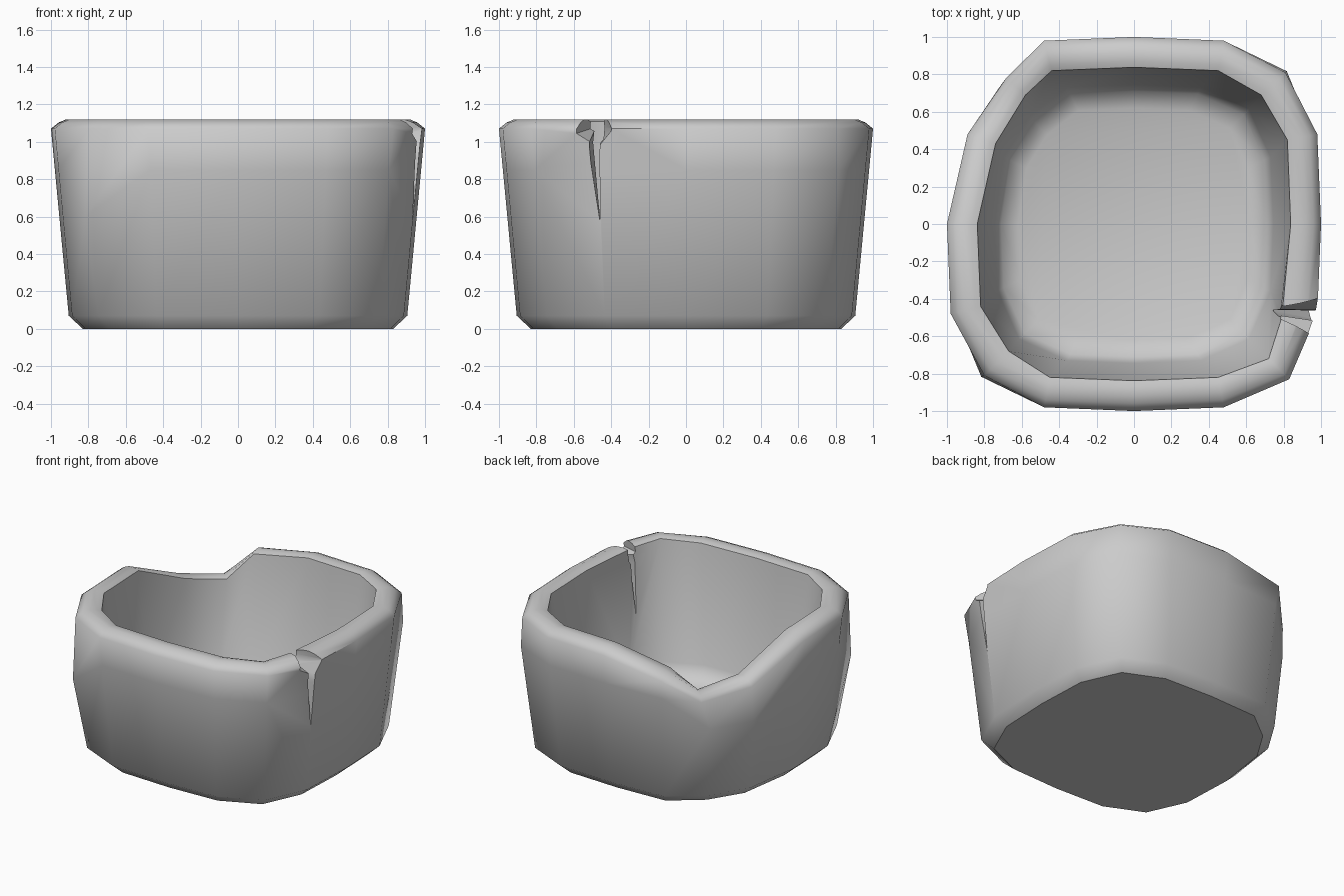
import bpy, bmesh, math

if "Cube" in bpy.data.objects:
    bpy.data.objects.remove(bpy.data.objects["Cube"])

# Plan outline of the pot: 16-sided rounded square, unit half width
quarter = [(1, 0), (.98, .48), (.825, .825), (.48, .98)]
base = []
for k in range(4):
    c, s = round(math.cos(k * math.pi / 2)), round(math.sin(k * math.pi / 2))
    base += [(x * c - y * s, x * s + y * c) for x, y in quarter]

# Worn rim: outer edge, inner edge and height, with a broken low corner at back left
rim_out = list(base)
rim_in = [(x * .838, y * .838) for x, y in base]
rim_z = [1.12] * 16
base[6], base[7] = (-.75, .77), (-.93, .48)
rim_out[2], rim_in[2] = (.81, .81), (.68, .69)
rim_in[1], rim_in[3], rim_in[5] = (.82, .45), (.45, .82), (-.44, .82)
rim_in[9], rim_in[11], rim_in[13] = (-.82, -.44), (-.45, -.82), (.45, -.82)
rim_out[5], rim_z[5] = (-.48, .98), 1.04
rim_out[6], rim_in[6], rim_z[6] = (-.68, .785), (-.58, .69), .86
rim_out[7], rim_in[7], rim_z[7] = (-.89, .48), (-.74, .43), .92
rim_out[10], rim_in[10] = (-.80, -.81), (-.67, -.68)
rim_out[14], rim_in[14] = (.83, -.83), (.72, -.72)
rim_in[15] = (.79, -.5)


def scaled(f, z):
    return [(x * f, y * f, z) for x, y in base]


def rim(t, drop):
    return [(a[0] + (b[0] - a[0]) * t, a[1] + (b[1] - a[1]) * t, z - drop)
            for a, b, z in zip(rim_out, rim_in, rim_z)]


# Wall belt where two corners bulge slightly past the rim
belt = []
for i, (x, y) in enumerate(base):
    z = .6 if i in (6, 7, 10) else .85
    f = .99 if i in (2, 10) else .905 + .095 * (z - .07)
    belt.append((x * f, y * f, z))

loops = [scaled(.83, 0), scaled(.905, .07), belt, rim(0, .05), rim(.25, .017),
         rim(.5, 0), rim(.8, .002), rim(1, .012), scaled(.745, .24), scaled(.71, .16),
         scaled(.62, .12)]

bm = bmesh.new()
rings = [[bm.verts.new(p) for p in loop] for loop in loops]
for a, b in zip(rings, rings[1:]):
    for i in range(16):
        j = (i + 1) % 16
        bm.faces.new((a[i], a[j], b[j], b[i]))
bm.faces.new(rings[0][::-1])
bm.faces.new(rings[-1])
bmesh.ops.recalc_face_normals(bm, faces=bm.faces)


def to_object(bm, name):
    me = bpy.data.meshes.new(name)
    bm.to_mesh(me)
    bm.free()
    ob = bpy.data.objects.new(name, me)
    bpy.context.collection.objects.link(ob)
    return ob


pot = to_object(bm, "stone_pot")

# Crack wedge in the right wall, flaring towards the outside
outer = [(-.46, .56), (-.462, .98), (-.39, 1.07), (-.41, 1.2), (-.61, 1.2), (-.63, 1.03), (-.525, .98)]
inner = [(-.46, .62), (-.455, 1.0), (-.45, 1.08), (-.45, 1.2), (-.48, 1.2), (-.48, 1.08), (-.49, 1.0)]
bm = bmesh.new()
o = [bm.verts.new((1.02, y, z)) for y, z in outer]
n = [bm.verts.new((.72, y, z)) for y, z in inner]
for i in range(7):
    j = (i + 1) % 7
    bm.faces.new((o[i], o[j], n[j], n[i]))
bm.faces.new(o[::-1])
bm.faces.new(n)
bmesh.ops.triangulate(bm, faces=bm.faces)
bmesh.ops.recalc_face_normals(bm, faces=bm.faces)
crack = to_object(bm, "crack_cutter")
crack.hide_render = True

cut = pot.modifiers.new("crack", 'BOOLEAN')
cut.operation = 'DIFFERENCE'
cut.solver = 'EXACT'
cut.object = crack
bpy.context.view_layer.objects.active = pot
pot.select_set(True)
bpy.ops.object.modifier_apply(modifier=cut.name)
bpy.data.objects.remove(crack)

# Smooth walls and rim, crisp foot edge
bpy.ops.object.shade_smooth_by_angle(angle=math.radians(58))
me = pot.data
for e in me.edges:
    if all(me.vertices[v].co.z < .001 for v in e.vertices):
        e.use_edge_sharp = True
